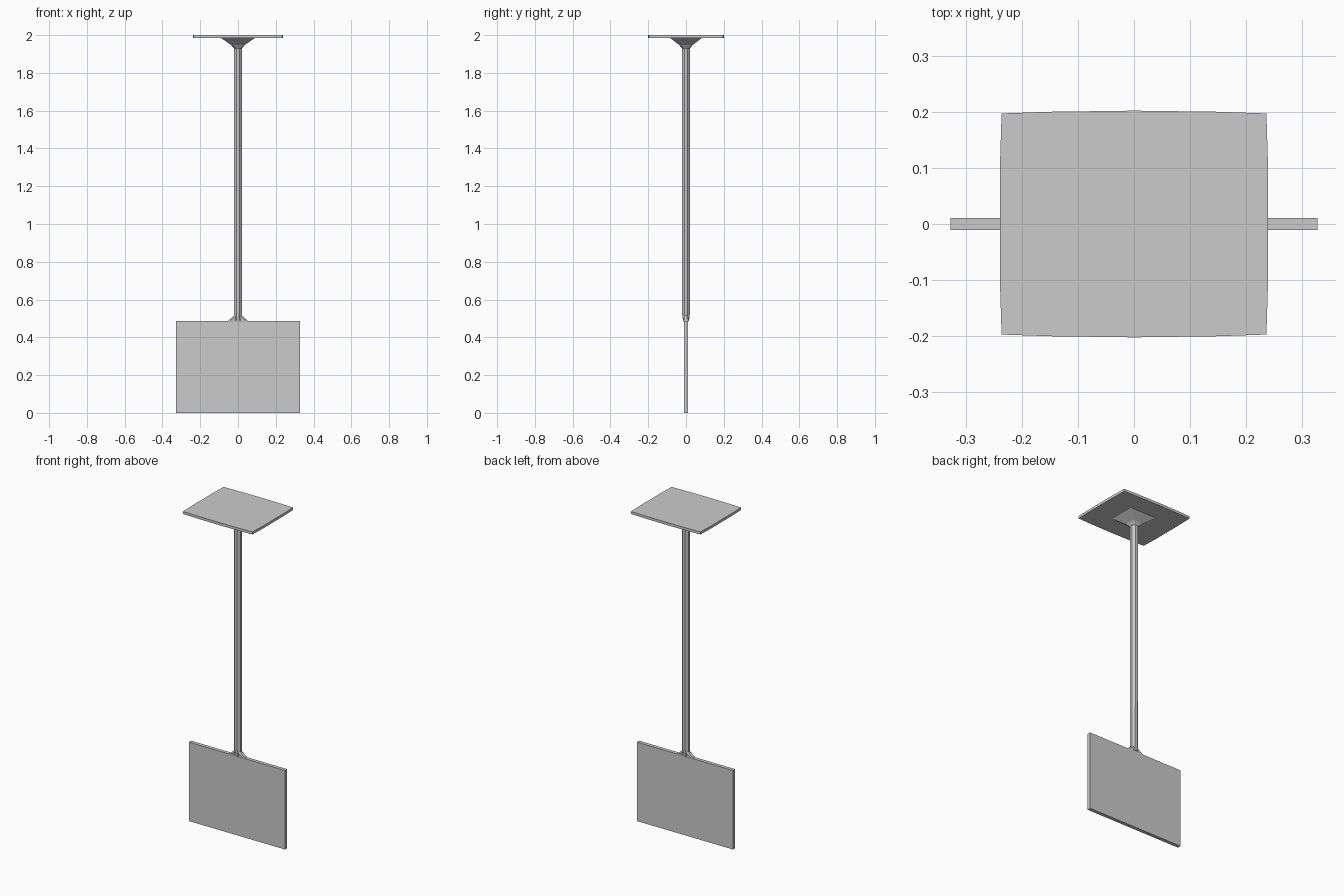
import bpy, bmesh

if "Cube" in bpy.data.objects:
    bpy.data.objects.remove(bpy.data.objects["Cube"])


def loft(name, rings):
    """Closed solid skinned through horizontal rings of equal point count."""
    bm = bmesh.new()
    loops = [[bm.verts.new(p) for p in r] for r in rings]
    n = len(loops[0])
    for a, b in zip(loops, loops[1:]):
        for i in range(n):
            j = (i + 1) % n
            bm.faces.new((a[i], a[j], b[j], b[i]))
    bm.faces.new(loops[0][::-1])
    bm.faces.new(loops[-1])
    bmesh.ops.recalc_face_normals(bm, faces=bm.faces)
    mesh = bpy.data.meshes.new(name)
    bm.to_mesh(mesh)
    bm.free()
    ob = bpy.data.objects.new(name, mesh)
    bpy.context.collection.objects.link(ob)
    return ob


def octagon(hx, hy, z, k=0.41):
    """Chamfered rectangle; k is the share of each side left straight."""
    a, b = hx * k, hy * k
    return [(hx, -b, z), (hx, b, z), (a, hy, z), (-a, hy, z),
            (-hx, b, z), (-hx, -b, z), (-a, -hy, z), (a, -hy, z)]


def bowed(z):
    """Rectangle outline with gently bulging sides."""
    q = [(0.239, 0.0), (0.239, 0.1), (0.236, 0.197), (0.15, 0.2), (0.0, 0.202)]
    half = q + [(-x, y) for x, y in q[-2::-1]]
    return [(x, y, z) for x, y in half + [(-x, -y) for x, y in half[1:-1]]]


# Ceiling mounting plate
loft("ceiling_plate", [bowed(1.984), bowed(2.0)])

# Square funnel joining the pole to the plate
loft("upper_flare", [octagon(0.022, 0.022, 1.93),
                     octagon(0.036, 0.036, 1.948, 0.7),
                     octagon(0.092, 0.085, 1.986, 0.95)])

# Faceted pole, narrowing slightly where it meets the panel
loft("pole", [octagon(0.022, 0.016, 0.49), octagon(0.022, 0.021, 0.53),
              octagon(0.022, 0.022, 0.95), octagon(0.022, 0.022, 1.96)])

# Small foot spreading along the panel's top edge
loft("lower_flare", [octagon(0.055, 0.011, 0.48, 0.9),
                     octagon(0.05, 0.013, 0.49, 0.8),
                     octagon(0.022, 0.017, 0.515)])

# Hanging panel
sx, sy = 0.327, 0.011
loft("hanging_panel", [[(sx, -sy, z), (sx, sy, z), (-sx, sy, z), (-sx, -sy, z)]
                       for z in (0.0, 0.486)])
